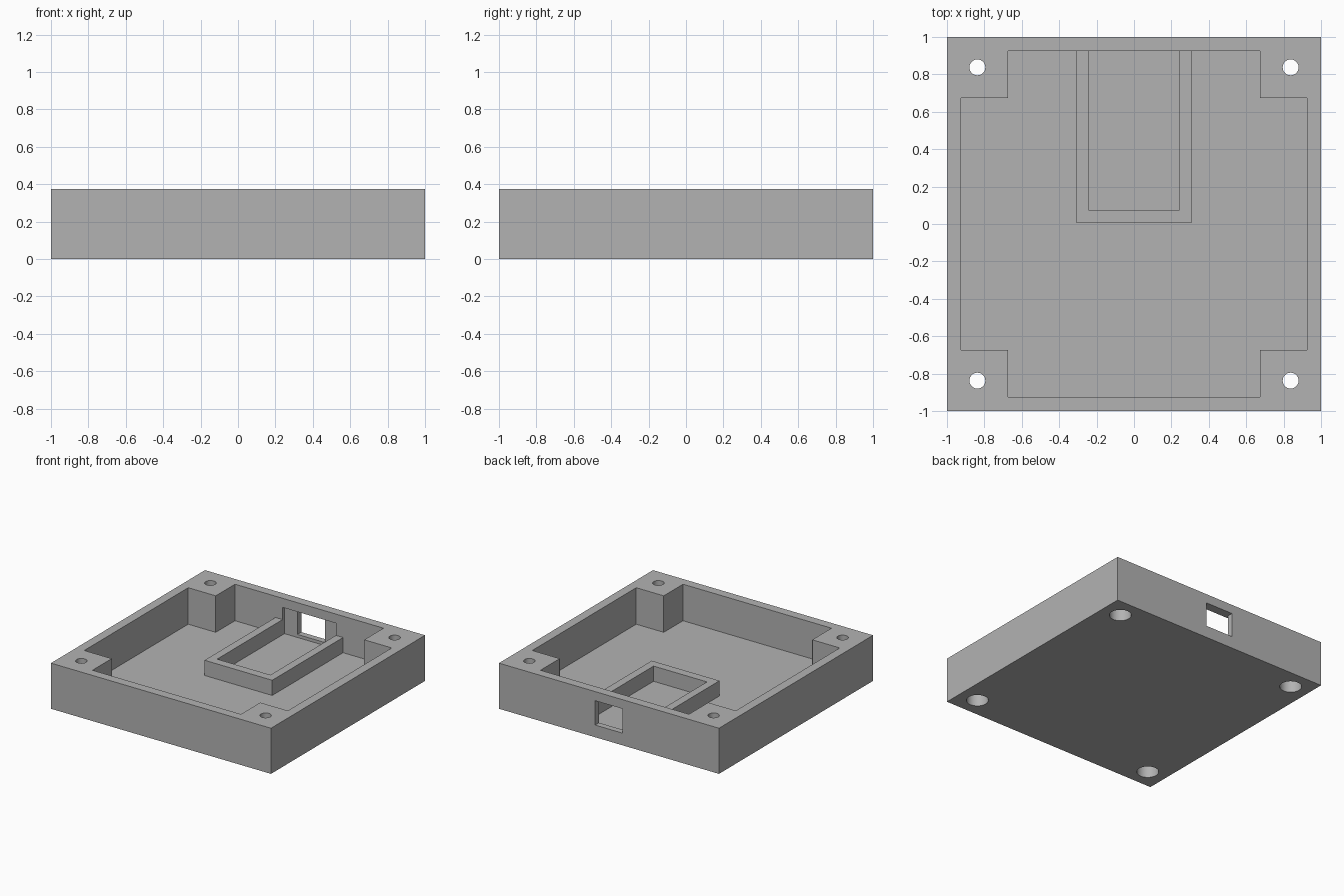
import bpy
import bmesh

if "Cube" in bpy.data.objects:
    bpy.data.objects.remove(bpy.data.objects["Cube"])

HEIGHT = 0.375
FLOOR = 0.075      # floor thickness
INNER = 0.925      # inner face of the walls
POST = 0.675       # inner face of the corner posts
HOLE = 0.8375      # screw hole centres
BAY = 0.2425       # half width of the connector bay

grey = bpy.data.materials.new("plain grey")
grey.use_nodes = True
colour = (0.45, 0.45, 0.45, 1)
grey.diffuse_color = colour
grey.node_tree.nodes["Principled BSDF"].inputs["Base Color"].default_value = colour


def prism(name, outline, z0, z1):
    """Extrude a flat outline from z0 up to z1."""
    bm = bmesh.new()
    face = bm.faces.new([bm.verts.new((x, y, z0)) for x, y in outline])
    top = bmesh.ops.extrude_face_region(bm, geom=[face])
    verts = [v for v in top["geom"] if isinstance(v, bmesh.types.BMVert)]
    bmesh.ops.translate(bm, verts=verts, vec=(0, 0, z1 - z0))
    bmesh.ops.recalc_face_normals(bm, faces=bm.faces)
    mesh = bpy.data.meshes.new(name)
    bm.to_mesh(mesh)
    bm.free()
    obj = bpy.data.objects.new(name, mesh)
    bpy.context.collection.objects.link(obj)
    mesh.materials.append(grey)
    return obj


def box(name, x0, x1, y0, y1, z0, z1):
    return prism(name, [(x0, y0), (x1, y0), (x1, y1), (x0, y1)], z0, z1)


def cylinder(name, x, y, radius, z0, z1):
    bpy.ops.mesh.primitive_cylinder_add(vertices=48, radius=radius, depth=z1 - z0,
                                        location=(x, y, (z0 + z1) / 2))
    obj = bpy.context.object
    obj.name = name
    obj.data.materials.append(grey)
    return obj


def cut(target, cutter):
    """Subtract the cutter from the target and discard it."""
    cutter.hide_render = True
    mod = target.modifiers.new("cut", "BOOLEAN")
    mod.operation = "DIFFERENCE"
    mod.solver = "EXACT"
    mod.object = cutter
    bpy.context.view_layer.objects.active = target
    bpy.ops.object.modifier_apply(modifier=mod.name)
    bpy.data.objects.remove(cutter)


# Tray body
tray = box("tray_body", -1, 1, -1, 1, 0, HEIGHT)

# Cross-shaped cavity that leaves four corner posts
quarter = [(INNER, POST), (POST, POST), (POST, INNER)]
outline = []
for sx, sy in ((1, 1), (-1, 1), (-1, -1), (1, -1)):
    corner = [(sx * x, sy * y) for x, y in quarter]
    outline += corner if sx * sy > 0 else corner[::-1]
cut(tray, prism("cavity_cutter", outline, FLOOR, HEIGHT + 0.1))

# Shallow recess inside the back wall, and the connector window through it
cut(tray, box("recess_cutter", -BAY, BAY, 0.85, 0.95, FLOOR, 0.3))
cut(tray, box("window_cutter", -0.125, 0.125, 0.9, 1.1, 0.1, 0.3))

# Screw holes, widened from below for the screw heads
for sx in (-1, 1):
    for sy in (-1, 1):
        cut(tray, cylinder("hole_cutter", sx * HOLE, sy * HOLE, 0.0425, -0.1, HEIGHT + 0.1))
        cut(tray, cylinder("head_cutter", sx * HOLE, sy * HOLE, 0.0825, -0.1, 0.15))

bpy.ops.object.select_all(action="DESELECT")
tray.select_set(True)
bpy.context.view_layer.objects.active = tray
bpy.ops.object.shade_smooth_by_angle()

# U-shaped rail around the connector bay
side = 0.3075
prism("bay_rail", [(-side, INNER), (-side, 0.005), (side, 0.005), (side, INNER),
                   (BAY, INNER), (BAY, 0.075), (-BAY, 0.075), (-BAY, INNER)],
      FLOOR, 0.2)
